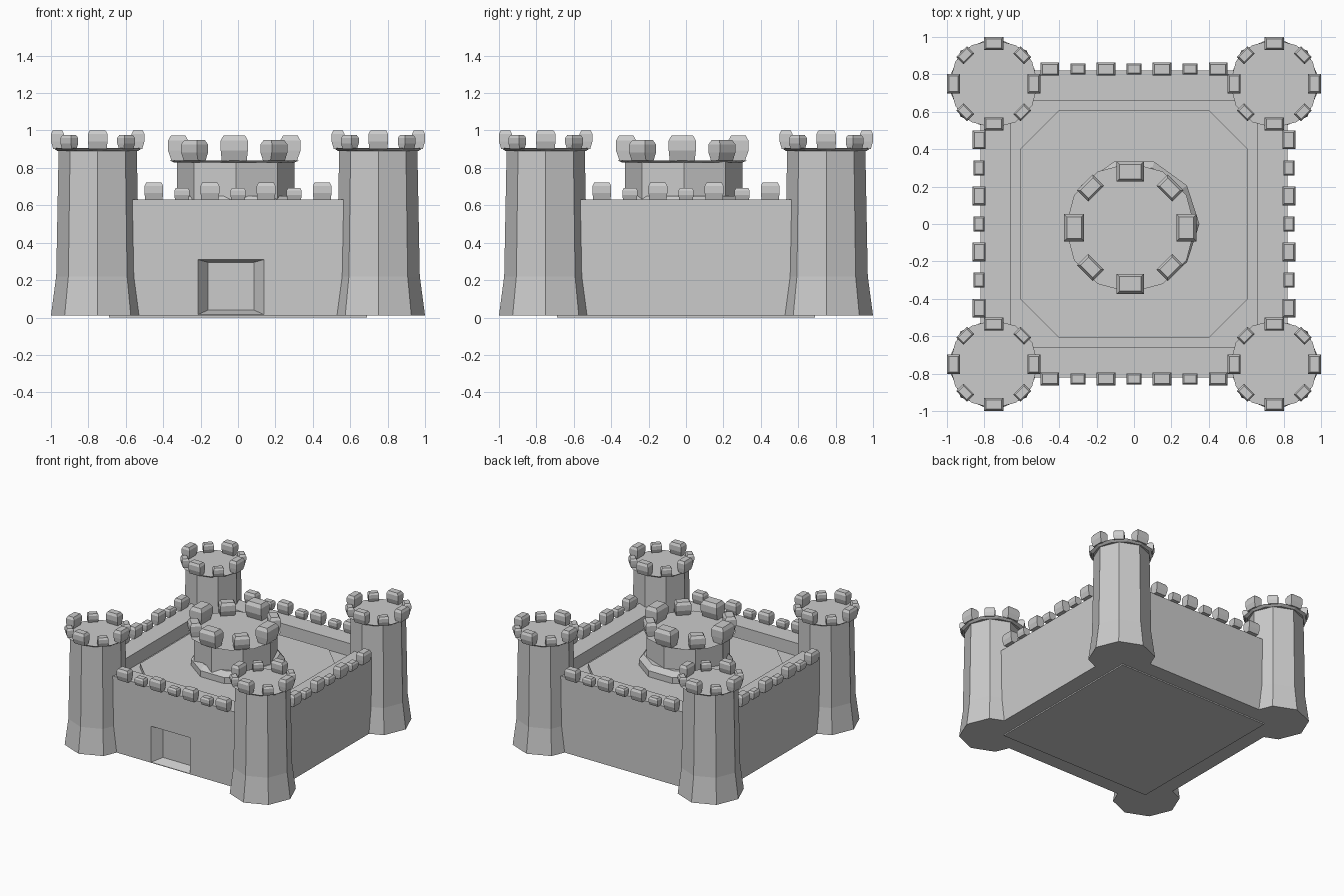
import bpy, bmesh
from math import sin, cos, pi, atan2
from mathutils import Matrix, Vector

if "Cube" in bpy.data.objects:
    bpy.data.objects.remove(bpy.data.objects["Cube"])


def loft(bm, rings, mat=Matrix()):
    """Skin a stack of closed rings and cap both ends."""
    vs = [[bm.verts.new(mat @ Vector(p)) for p in r] for r in rings]
    n = len(vs[0])
    for a, b in zip(vs, vs[1:]):
        for i in range(n):
            j = (i + 1) % n
            bm.faces.new((a[i], a[j], b[j], b[i]))
    bm.faces.new(vs[0][::-1])
    bm.faces.new(vs[-1])


def rect(hx, hy, z):
    return [(-hx, -hy, z), (hx, -hy, z), (hx, hy, z), (-hx, hy, z)]


def ngon(n, r, z, cx=0, cy=0):
    return [(cx + r * cos(2 * pi * i / n), cy + r * sin(2 * pi * i / n), z)
            for i in range(n)]


def stack(bm, n, profile, cx=0, cy=0):
    loft(bm, [ngon(n, r, z, cx, cy) for r, z in profile])


def merlon(bm, x, y, z, angle, w, d, h):
    """Chamfered block, w along the wall and d across it."""
    m = Matrix.Translation((x, y, z)) @ Matrix.Rotation(angle, 4, 'Z')
    loft(bm, [rect(d * .33, w * .46, 0), rect(d / 2, w / 2, h * .4),
              rect(d / 2, w / 2, h * .8), rect(d * .36, w * .4, h)], m)


def merlon_ring(bm, cx, cy, r, z, big, small):
    for i in range(8):
        a = i * pi / 4
        merlon(bm, cx + r * cos(a), cy + r * sin(a), z, a,
               *(small if i % 2 else big))


def finish(bm, name):
    bmesh.ops.recalc_face_normals(bm, faces=bm.faces)
    me = bpy.data.meshes.new(name)
    bm.to_mesh(me)
    bm.free()
    ob = bpy.data.objects.new(name, me)
    bpy.context.collection.objects.link(ob)
    return ob


# Curtain wall block with sunken courtyard
bm = bmesh.new()
loft(bm, [rect(.82, .82, .01), rect(.82, .82, .63),
          rect(.66, .66, .63), rect(.66, .66, .525)])
walls = finish(bm, "curtain_walls")

# Gate recess with splayed sides
bm = bmesh.new()
loft(bm, [[(-.215, -.82, .015), (.14, -.82, .015), (.14, -.82, .31), (-.215, -.82, .31)],
          [(-.16, -.745, .04), (.085, -.745, .04), (.085, -.745, .295), (-.16, -.745, .295)]])
front = [f for f in bm.faces if all(abs(v.co.y + .82) < 1e-5 for v in f.verts)]
ext = bmesh.ops.extrude_face_region(bm, geom=front)
bmesh.ops.translate(bm, vec=(0, -.1, 0),
                    verts=[v for v in ext["geom"] if isinstance(v, bmesh.types.BMVert)])
bmesh.ops.delete(bm, geom=[f for f in front if f.is_valid], context='FACES_ONLY')
cutter = finish(bm, "gate_cutter")
cutter.hide_render = True
cut = walls.modifiers.new("gate", 'BOOLEAN')
cut.object = cutter
cut.operation = 'DIFFERENCE'
cut.solver = 'EXACT'
bpy.context.view_layer.update()
cut_mesh = bpy.data.meshes.new_from_object(
    walls.evaluated_get(bpy.context.evaluated_depsgraph_get()))
walls.modifiers.clear()
walls.data = cut_mesh
bpy.data.objects.remove(cutter)

# Foundation plate
bm = bmesh.new()
loft(bm, [rect(.69, .69, 0), rect(.69, .69, .012)])
finish(bm, "foundation")

# Eight-sided courtyard platform
bm = bmesh.new()
pts = [(.61, -.4), (.61, .4), (.4, .61), (-.4, .61),
       (-.61, .4), (-.61, -.4), (-.4, -.61), (.4, -.61)]
loft(bm, [[(x, y, z) for x, y in pts] for z in (.52, .56)])
finish(bm, "courtyard_platform")

# Wall merlons, alternating large and small
bm = bmesh.new()
for side in range(4):
    a = side * pi / 2
    for i in range(-3, 4):
        t = i * .15
        merlon(bm, .828 * cos(a) - t * sin(a), .828 * sin(a) + t * cos(a), .628, a,
               *((.10, .07, .095) if i % 2 else (.08, .058, .065)))
finish(bm, "wall_merlons")

# Corner towers
for name, sx, sy in (("front_left", -1, -1), ("front_right", 1, -1),
                     ("back_right", 1, 1), ("back_left", -1, 1)):
    cx, cy = .75 * sx, .75 * sy
    bm = bmesh.new()
    stack(bm, 8, [(.25, .01), (.222, .22), (.209, .895)], cx, cy)
    finish(bm, name + "_tower")
    bm = bmesh.new()
    stack(bm, 12, [(.215, .89), (.237, .905)], cx, cy)
    finish(bm, name + "_tower_cap")
    bm = bmesh.new()
    merlon_ring(bm, cx, cy, .215, .902, (.105, .07, .098), (.08, .055, .073))
    finish(bm, name + "_tower_merlons")

# Central keep: footing, drum, cap and merlons
bm = bmesh.new()
stack(bm, 10, [(.35, .555), (.35, .61), (.315, .65)])
finish(bm, "keep_footing")
bm = bmesh.new()
stack(bm, 8, [(.315, .6), (.315, .835)], -.012, -.012)
finish(bm, "keep_drum")
bm = bmesh.new()
stack(bm, 12, [(.32, .828), (.347, .84)], -.02, -.02)
finish(bm, "keep_cap")
bm = bmesh.new()
merlon_ring(bm, -.02, -.02, .3, .838, (.145, .108, .135), (.118, .085, .11))
finish(bm, "keep_merlons")
